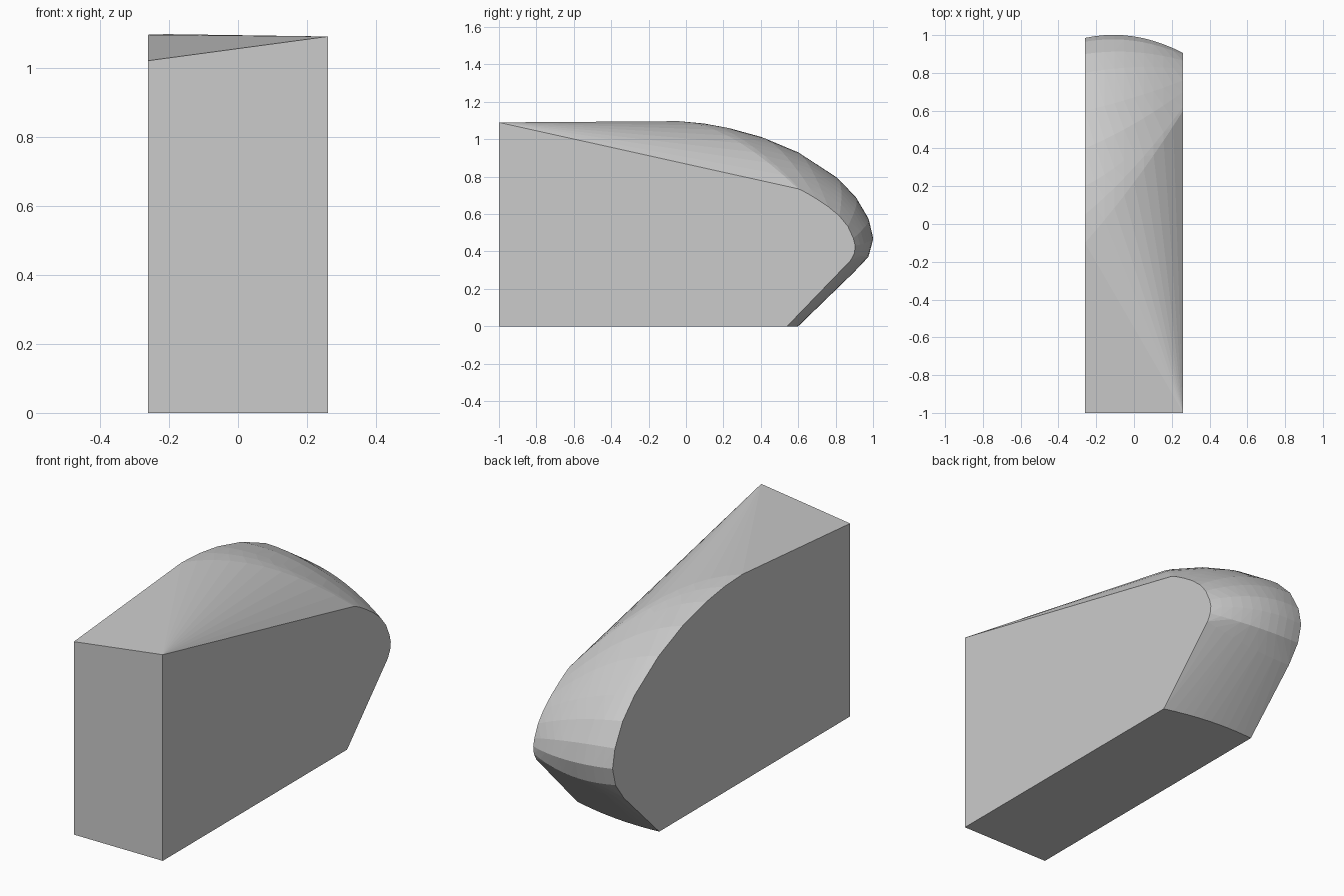
import bpy, bmesh, math

if "Cube" in bpy.data.objects:
    bpy.data.objects.remove(bpy.data.objects["Cube"])

HALF = 0.26
# Nose profiles (y, z), from the top of the curve down to the undercut
LEFT = [(-.1, 1.095), (.05, 1.087), (.2, 1.065), (.4, 1.013), (.6, .93), (.8, .80),
        (.9, .70), (.965, .58), (.985, .48), (.96, .385), (.89, .29), (.595, 0)]
MID = [(.22, 1.02), (.30, 1.0), (.38, .972), (.53, .915), (.67, .84), (.83, .73),
       (.91, .645), (.97, .55), (.993, .46), (.97, .37), (.895, .295), (.592, 0)]
RIGHT = [(.6, .735), (.62, .726), (.65, .71), (.70, .68), (.76, .64), (.82, .59),
         (.865, .535), (.895, .47), (.905, .43), (.90, .39), (.88, .352), (.54, 0)]


def blend(a, b, c, u):
    """Quadratic through a, b, c at u = -1, 0, 1."""
    return b + u * (c - a) / 2 + u * u * (a + c - 2 * b) / 2


bm = bmesh.new()
# Square front end
for x, top in ((-HALF, 1.02), (HALF, 1.09)):
    bm.verts.new((x, -1, 0))
    bm.verts.new((x, -1, top))

# Rounded nose sections across the width
SECTIONS = 10
for i in range(SECTIONS + 1):
    u = -1 + 2 * i / SECTIONS
    for l, m, r in zip(LEFT, MID, RIGHT):
        bm.verts.new((u * HALF, blend(l[0], m[0], r[0], u), blend(l[1], m[1], r[1], u)))

# Tight convex skin over front end and nose
hull = bmesh.ops.convex_hull(bm, input=bm.verts)
bmesh.ops.delete(bm, geom=[v for v in bm.verts if not v.link_faces], context='VERTS')
bmesh.ops.dissolve_limit(bm, angle_limit=math.radians(0.5), verts=bm.verts, edges=bm.edges)
bmesh.ops.recalc_face_normals(bm, faces=bm.faces)

mesh = bpy.data.meshes.new("rounded_block")
bm.to_mesh(mesh)
bm.free()
block = bpy.data.objects.new("rounded_block", mesh)
bpy.context.collection.objects.link(block)
